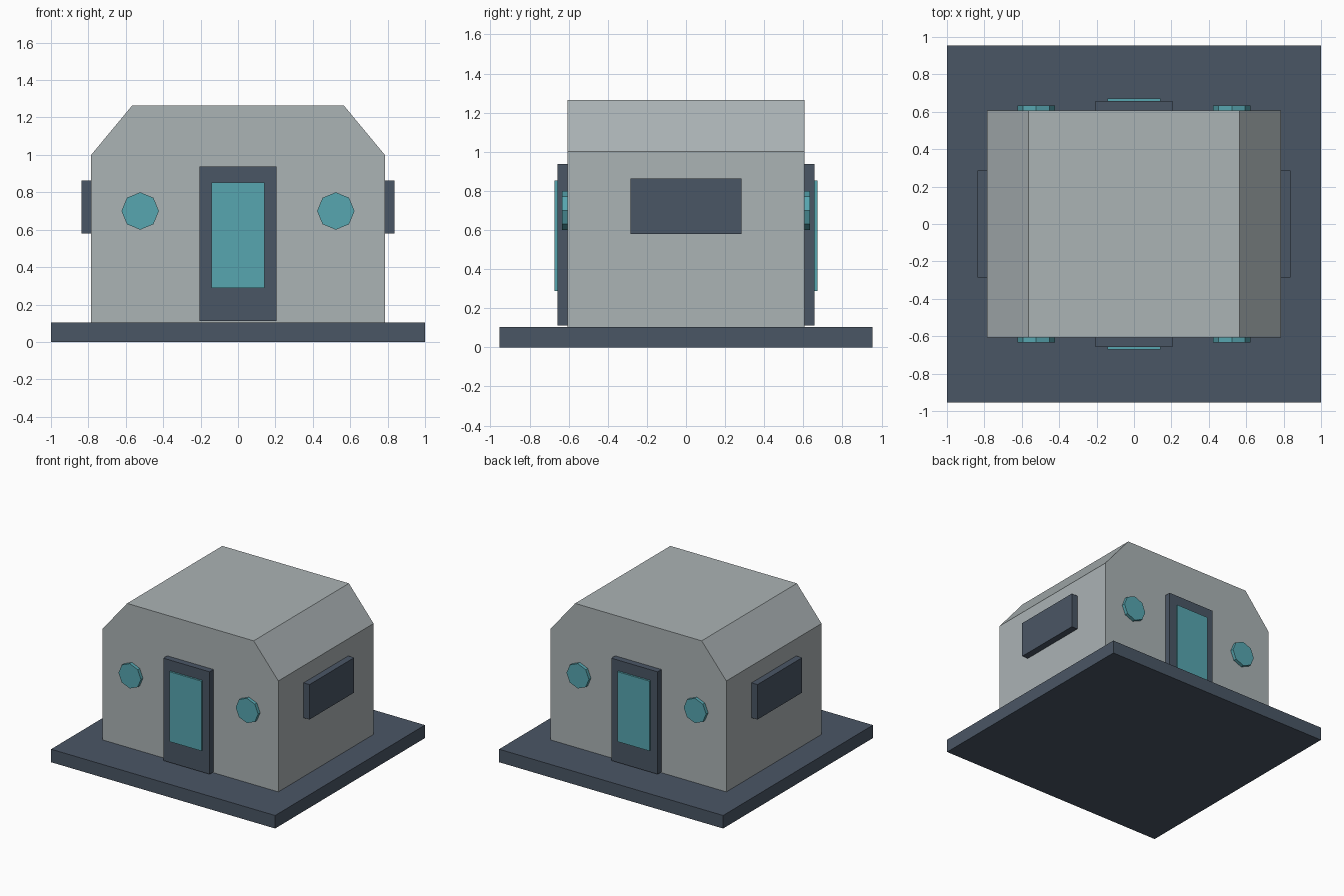
import bpy, bmesh, math
from mathutils import Matrix

if "Cube" in bpy.data.objects:
    bpy.data.objects.remove(bpy.data.objects["Cube"], do_unlink=True)


def material(name, rgb):
    # sRGB bytes to linear
    col = [((c / 255 + 0.055) / 1.055) ** 2.4 for c in rgb] + [1]
    m = bpy.data.materials.new(name)
    m.use_nodes = True
    m.diffuse_color = col
    m.node_tree.nodes["Principled BSDF"].inputs["Base Color"].default_value = col
    return m


GREY = material("wall grey", (171, 179, 181))
SLATE = material("dark slate", (74, 86, 101))
TEAL = material("glass teal", (87, 166, 176))


def finish(name, bm, mat):
    bmesh.ops.recalc_face_normals(bm, faces=bm.faces)
    mesh = bpy.data.meshes.new(name)
    bm.to_mesh(mesh)
    bm.free()
    mesh.materials.append(mat)
    obj = bpy.data.objects.new(name, mesh)
    bpy.context.collection.objects.link(obj)
    return obj


def box(name, mat, x, y, z):
    """Box from (low, high) ranges on each axis."""
    bm = bmesh.new()
    bmesh.ops.create_cube(bm, size=1)
    for v in bm.verts:
        v.co = [r[0] if c < 0 else r[1] for c, r in zip(v.co, (x, y, z))]
    return finish(name, bm, mat)


def span(sign, a, b):
    return sorted((sign * a, sign * b))


# Ground slab
box("base_slab", SLATE, (-1, 1), (-0.955, 0.955), (0, 0.105))

# Hut body: chamfered profile extruded front to back
half = [(0.785, 0.105), (0.785, 1.0), (0.565, 1.265)]
profile = half + [(-x, z) for x, z in reversed(half)]
bm = bmesh.new()
face = bm.faces.new([bm.verts.new((x, -0.607, z)) for x, z in profile])
ext = bmesh.ops.extrude_face_region(bm, geom=[face])["geom"]
bmesh.ops.translate(bm, vec=(0, 1.214, 0),
                    verts=[g for g in ext if isinstance(g, bmesh.types.BMVert)])
finish("hut_body", bm, GREY)

# Doors and round windows on front and back
for end, s in (("front", -1), ("back", 1)):
    box(end + "_door_frame", SLATE, (-0.207, 0.207), span(s, 0.6, 0.657), (0.112, 0.938))
    box(end + "_door_glass", TEAL, (-0.143, 0.143), span(s, 0.65, 0.672), (0.288, 0.852))
    for side, x in (("right", -0.523), ("left", 0.523)):
        bm = bmesh.new()
        bmesh.ops.create_cone(bm, cap_ends=True, segments=8, radius1=0.1, radius2=0.1,
                              depth=0.033, matrix=Matrix.Translation((x, s * 0.617, 0.7))
                              @ Matrix.Rotation(math.pi / 2, 4, "X"))
        finish(f"{end}_{side}_porthole", bm, TEAL)

# Side window boxes
for side, s in (("right", -1), ("left", 1)):
    box(side + "_window_box", SLATE, span(s, 0.78, 0.838), (-0.285, 0.285), (0.58, 0.862))
